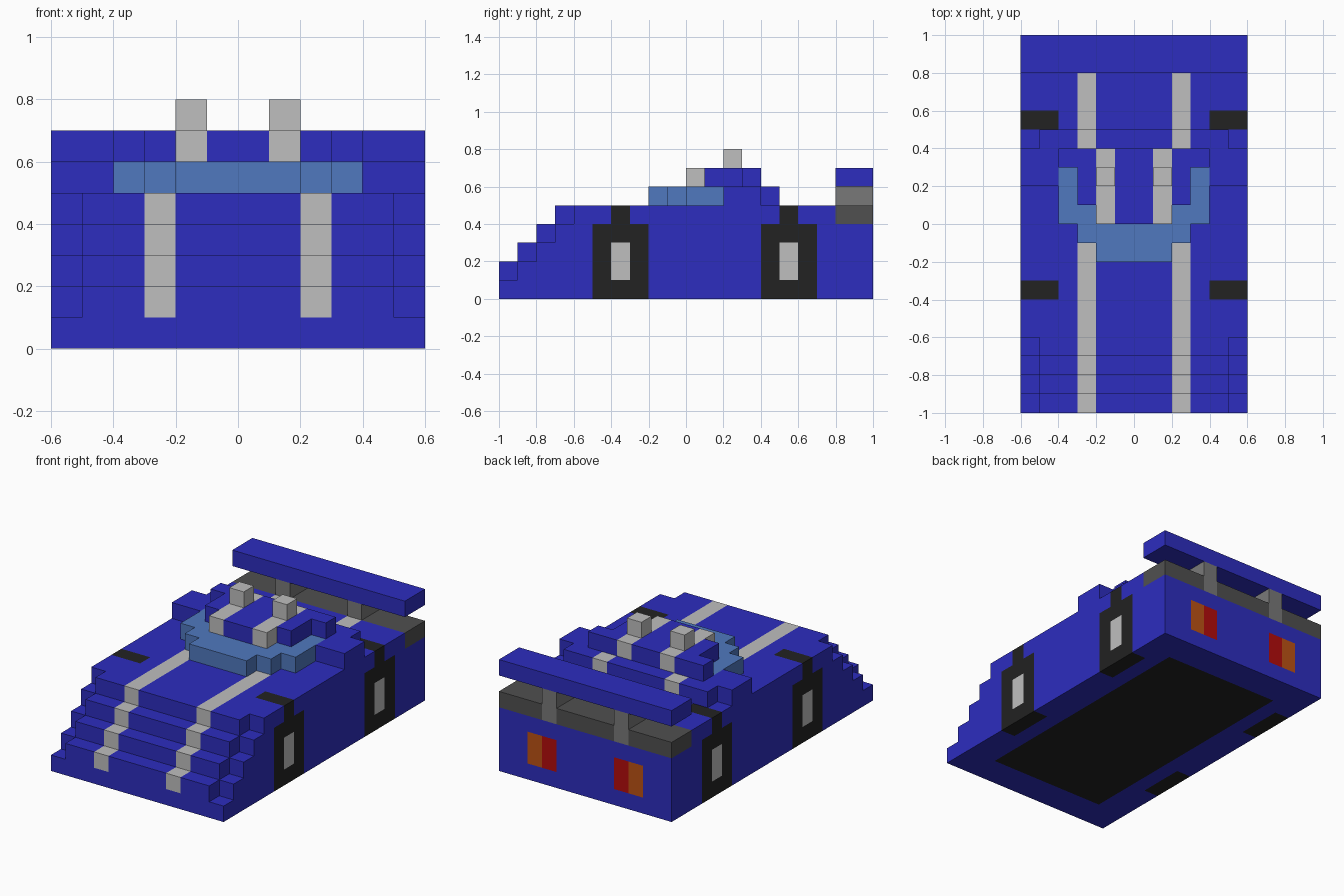
import bpy, bmesh
from mathutils import Vector

cube = bpy.data.objects.get("Cube")
if cube:
    bpy.data.objects.remove(cube, do_unlink=True)


def linear(c):
    c /= 255
    return c / 12.92 if c <= 0.04045 else ((c + 0.055) / 1.055) ** 2.4


def material(name, r, g, b):
    m = bpy.data.materials.new(name)
    m.use_nodes = True
    col = (linear(r), linear(g), linear(b), 1)
    m.diffuse_color = col
    m.node_tree.nodes["Principled BSDF"].inputs["Base Color"].default_value = col
    return m


BLUE = material("body blue", 45, 45, 191)
SILVER = material("stripe silver", 191, 191, 191)
BLACK = material("tyre black", 34, 34, 34)
GLASS = material("window blue", 80, 121, 191)
STRUT = material("strut grey", 121, 121, 121)
DARK = material("deck grey", 80, 80, 80)
RED = material("lamp red", 180, 12, 12)
ORANGE = material("lamp orange", 188, 82, 20)


def prism(bm, outline, axis, lo, hi):
    """Extrude a flat outline along x (points are y, z) or z (points are x, y)."""
    def place(p, h):
        return (h, *p) if axis == "x" else (*p, h)
    face = bm.faces.new([bm.verts.new(place(p, lo)) for p in outline])
    res = bmesh.ops.extrude_face_region(bm, geom=[face], use_keep_orig=True)
    verts = [g for g in res["geom"] if isinstance(g, bmesh.types.BMVert)]
    step = Vector((hi - lo, 0, 0) if axis == "x" else (0, 0, hi - lo))
    bmesh.ops.translate(bm, verts=verts, vec=step)


def box(bm, x, y, z):
    prism(bm, [(x[0], y[0]), (x[1], y[0]), (x[1], y[1]), (x[0], y[1])], "z", *z)


def cut(bm, xs=(), ys=(), zs=()):
    """Slice the faces on planes so that colours can change there."""
    for i, values in enumerate((xs, ys, zs)):
        for v in values:
            co, no = [0, 0, 0], [0, 0, 0]
            co[i], no[i] = v, 1
            bmesh.ops.bisect_plane(bm, geom=bm.verts[:] + bm.edges[:] + bm.faces[:],
                                   dist=1e-5, plane_co=co, plane_no=no)


def finish(name, bm, mats, rule=None):
    bmesh.ops.recalc_face_normals(bm, faces=bm.faces[:])
    bm.normal_update()
    if rule:
        for f in bm.faces:
            f.material_index = mats.index(rule(f.calc_center_median(), f.normal))
    me = bpy.data.meshes.new(name)
    bm.to_mesh(me)
    bm.free()
    for m in mats:
        me.materials.append(m)
    ob = bpy.data.objects.new(name, me)
    bpy.context.collection.objects.link(ob)
    return ob


def mirrored(half):
    """Close a right-hand outline with its reflection in x = 0."""
    return half + [(-x, y) for x, y in reversed(half)]


def stepped_side(nose_top):
    """Side profile with four nose steps, the lowest at the given height."""
    steps = []
    for i in range(3, -1, -1):
        z = round(nose_top + 0.1 * i, 2)
        y = round(-1 + 0.1 * i, 2)
        steps += [(round(y + 0.1, 2), z), (y, z)]
    if nose_top > 0.15:
        steps = steps[1:]          # the fourth step is level with the bonnet
    else:
        steps = [(-0.6, 0.5)] + steps
    return [(-1, 0), (1, 0), (1, 0.4), (0.8, 0.4), (0.8, 0.5)] + steps


WHEELS = (-0.35, 0.55)


# Body: central hull with stripes, floor panel and tail lamps
def hull_colour(c, n):
    ax = abs(c.x)
    if n.z < -0.5 and ax < 0.4 and abs(c.y) < 0.8:
        return BLACK
    if n.z > 0.5 and ax > 0.4 and any(abs(c.y - w) < 0.05 for w in WHEELS):
        return BLACK
    if n.y > 0.5 and c.y > 0.99 and 0.1 < c.z < 0.3 and 0.2 < ax < 0.4:
        return ORANGE if ax > 0.3 else RED
    if 0.2 < ax < 0.3 and (n.z > 0.5 or (n.y < -0.5 and c.z > 0.1)):
        return SILVER
    return BLUE


bm = bmesh.new()
prism(bm, stepped_side(0.2), "x", -0.5, 0.5)
cut(bm, (-0.4, -0.3, -0.2, 0.2, 0.3, 0.4), (-0.8, -0.4, -0.3, 0.5, 0.6, 0.8), (0.1, 0.3))
finish("body_hull", bm, [BLUE, SILVER, BLACK, RED, ORANGE], hull_colour)


# Side panels with painted wheels and hubs
def side_colour(c, n):
    if abs(n.y) > 0.5:
        return BLUE
    for w in WHEELS:
        d = abs(c.y - w)
        if d < 0.05 and 0.1 < c.z < 0.3 and abs(n.x) > 0.5:
            return SILVER
        if (d < 0.15 and c.z < 0.4) or d < 0.05:
            return BLACK
    return BLUE


for name, lo, hi in (("left_side_panel", 0.5, 0.6), ("right_side_panel", -0.6, -0.5)):
    bm = bmesh.new()
    prism(bm, stepped_side(0.1), "x", lo, hi)
    cut(bm, ys=[w + d for w in WHEELS for d in (-0.15, -0.05, 0.05, 0.15)], zs=(0.1, 0.3, 0.4))
    finish(name, bm, [BLUE, SILVER, BLACK], side_colour)

# Lower cabin and rear shoulders
bm = bmesh.new()
prism(bm, mirrored([(0.2, 0), (0.2, 0.1), (0.3, 0.1), (0.3, 0.3), (0.4, 0.3), (0.4, 0.2),
                    (0.6, 0.2), (0.6, 0.4), (0.5, 0.4), (0.5, 0.5)]), "z", 0.5, 0.6)
cut(bm, (-0.3, -0.2, 0.2, 0.3), (0.4,))
finish("lower_cabin", bm, [BLUE, SILVER],
       lambda c, n: SILVER if 0.2 < abs(c.x) < 0.3 and c.y > 0.4 else BLUE)

# Wraparound window
bm = bmesh.new()
prism(bm, mirrored([(0.2, -0.2), (0.2, -0.1), (0.3, -0.1), (0.3, 0), (0.4, 0), (0.4, 0.3),
                    (0.3, 0.3), (0.3, 0.1), (0.2, 0.1), (0.2, 0)]), "z", 0.5, 0.6)
finish("window", bm, [GLASS])

# Roof with two stripes
bm = bmesh.new()
prism(bm, mirrored([(0.2, 0), (0.2, 0.1), (0.3, 0.1), (0.3, 0.3), (0.4, 0.3), (0.4, 0.4)]),
      "z", 0.6, 0.7)
cut(bm, (-0.2, -0.1, 0.1, 0.2))
finish("roof", bm, [BLUE, SILVER],
       lambda c, n: SILVER if 0.1 < abs(c.x) < 0.201 else BLUE)

# Roof pegs and spoiler struts
for side, s in (("left", 1), ("right", -1)):
    bm = bmesh.new()
    box(bm, sorted((0.1 * s, 0.2 * s)), (0.2, 0.3), (0.7, 0.8))
    finish(side + "_roof_peg", bm, [SILVER])
    bm = bmesh.new()
    box(bm, sorted((0.2 * s, 0.3 * s)), (0.8, 1), (0.4, 0.6))
    finish(side + "_spoiler_strut", bm, [STRUT])

# Rear deck, in sections between the struts
bm = bmesh.new()
for x in ((-0.6, -0.3), (-0.2, 0.2), (0.3, 0.6)):
    box(bm, x, (0.8, 1), (0.4, 0.5))
finish("rear_deck", bm, [DARK])

# Spoiler wing
bm = bmesh.new()
box(bm, (-0.6, 0.6), (0.8, 1), (0.6, 0.7))
finish("spoiler_wing", bm, [BLUE])
